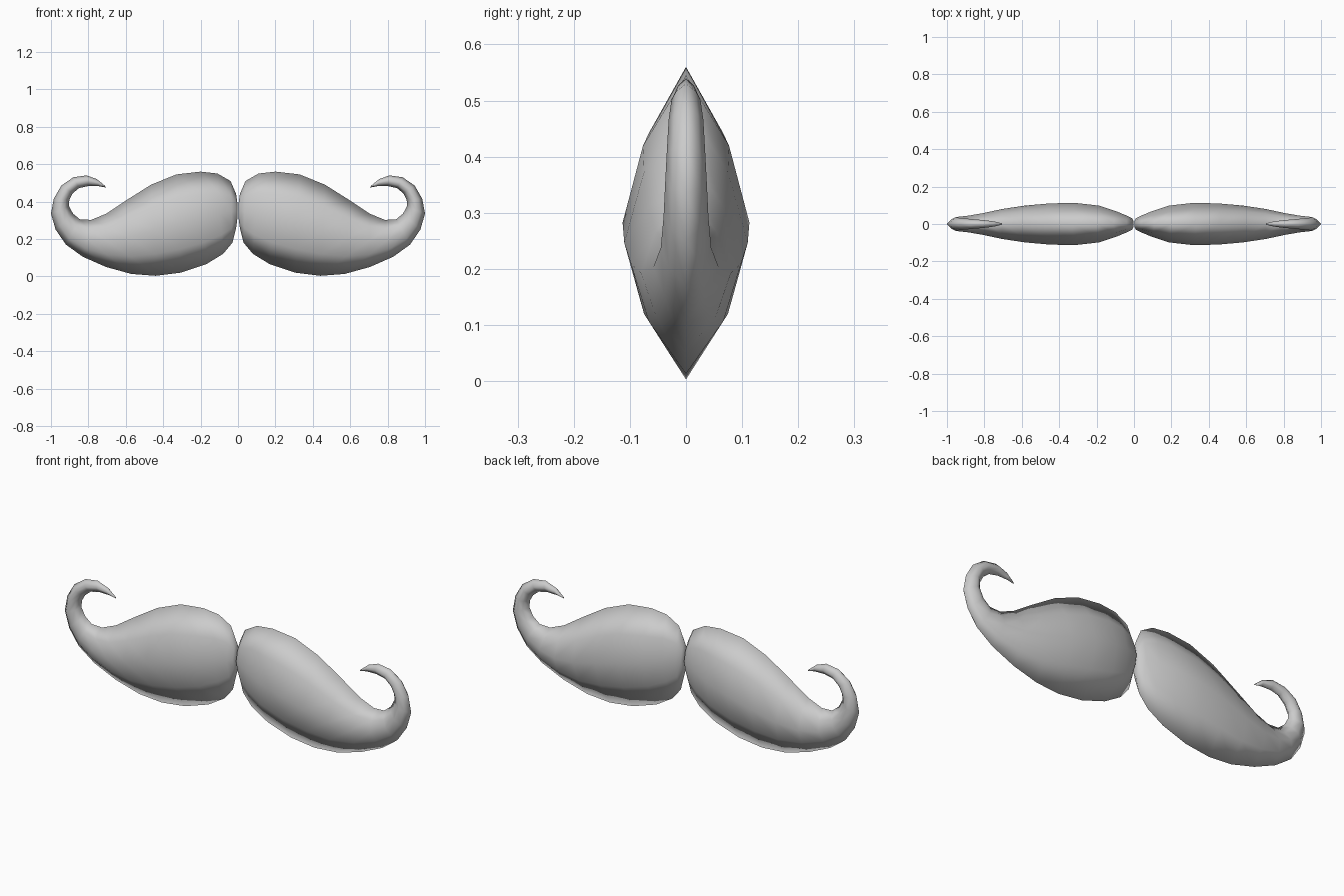
import bpy, bmesh
from mathutils import Vector

# Stations from nose to curl tip: upper edge x, z; lower edge x, z; half depth
STATIONS = [
    (0.003, 0.39, 0.003, 0.31, 0.018),
    (0.01, 0.44, 0.01, 0.26, 0.03),
    (0.04, 0.51, 0.03, 0.18, 0.043),
    (0.11, 0.55, 0.08, 0.12, 0.068),
    (0.20, 0.56, 0.17, 0.065, 0.098),
    (0.33, 0.545, 0.305, 0.02, 0.113),
    (0.465, 0.49, 0.44, 0.003, 0.11),
    (0.60, 0.405, 0.57, 0.013, 0.098),
    (0.705, 0.335, 0.705, 0.05, 0.08),
    (0.785, 0.302, 0.83, 0.105, 0.058),
    (0.845, 0.305, 0.92, 0.17, 0.045),
    (0.882, 0.335, 0.975, 0.25, 0.04),
    (0.903, 0.375, 1.00, 0.335, 0.037),
    (0.902, 0.41, 0.985, 0.415, 0.034),
    (0.883, 0.445, 0.945, 0.485, 0.031),
    (0.85, 0.472, 0.88, 0.53, 0.026),
    (0.80, 0.483, 0.81, 0.54, 0.021),
    (0.745, 0.482, 0.755, 0.52, 0.014),
    (0.705, 0.475, 0.712, 0.485, 0.004),
]
# Lens-shaped cross-section: (along height, along depth)
SECTION = [(1, 0), (0.52, 0.68), (0, 1), (-0.52, 0.68),
           (-1, 0), (-0.52, -0.68), (0, -1), (0.52, -0.68)]

# Loft one side of the moustache
bm = bmesh.new()
rings = []
for ux, uz, lx, lz, depth in STATIONS:
    upper, lower = Vector((ux, 0, uz)), Vector((lx, 0, lz))
    mid, half = (upper + lower) / 2, (upper - lower) / 2
    rings.append([bm.verts.new(mid + half * h + Vector((0, depth * d, 0)))
                  for h, d in SECTION])
n = len(SECTION)
for a, b in zip(rings, rings[1:]):
    for i in range(n):
        j = (i + 1) % n
        bm.faces.new((a[i], a[j], b[j], b[i]))
bm.faces.new(rings[0])
bm.faces.new(rings[-1])
bmesh.ops.recalc_face_normals(bm, faces=bm.faces)
for f in bm.faces:
    f.smooth = True
mesh = bpy.data.meshes.new("moustache")
bm.to_mesh(mesh)
bm.free()
moustache = bpy.data.objects.new("moustache", mesh)
bpy.context.collection.objects.link(moustache)

# Mirror to the other side, leaving the two halves touching in the middle
mirror = moustache.modifiers.new("mirror", 'MIRROR')
mirror.use_axis = (True, False, False)
mirror.use_mirror_merge = False
